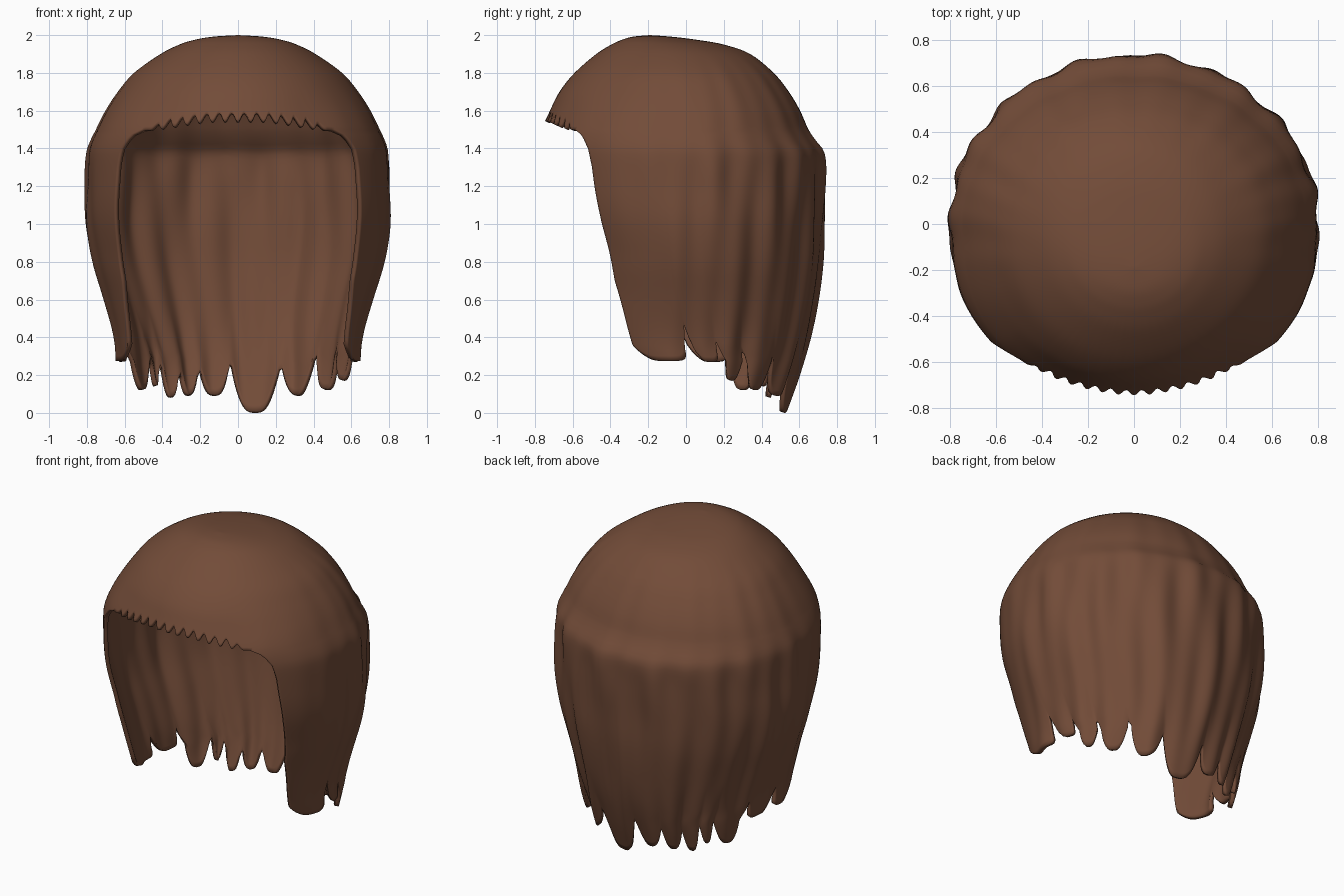
import bpy, bmesh, math

cube = bpy.data.objects.get("Cube")
if cube:
    bpy.data.objects.remove(cube)

# Hair silhouette: height, half width, front y, back y, centre y
PROFILE = [
    (2.0, 0, -.19, -.19, -.19), (1.992, .13, -.28, -.08, -.17),
    (1.975, .23, -.34, .06, -.14), (1.95, .31, -.395, .2, -.1),
    (1.9, .41, -.475, .34, -.06), (1.8, .55, -.59, .465, -.03),
    (1.7, .635, -.67, .545, -.01), (1.6, .70, -.72, .605, 0),
    (1.5, .75, -.765, .65, 0), (1.44, .778, -.77, .69, 0),
    (1.37, .797, -.765, .733, 0), (1.2, .802, -.75, .735, 0),
    (1.0, .803, -.72, .725, 0), (.8, .77, -.68, .715, 0),
    (.6, .71, -.66, .69, 0), (.4, .655, -.67, .65, 0),
    (.2, .625, -.67, .59, 0), (0, .58, -.67, .52, 0),
]
# Angle from the back at which each side panel ends, by height
EDGE = [(1.5, 139), (1.47, 134), (1.4, 131), (1.3, 129.5), (1, 127.5), (.7, 124.5),
        (.35, 115), (.28, 110)]
# Locks along the hem: end angle, tip height, height of the notch after it
LOCKS = [
    (-88, .275, .42), (-68, .27, .4), (-50, .12, .3), (-42, .14, .28),
    (-32, .08, .22), (-20, .09, .23), (-4, .09, .27), (22, 0, .25),
    (42, .09, .32), (60, .12, .35), (73, .17, .4), (86, .27, .48), (112, .275, .36),
]
HALF = 112
FRINGE = EDGE[0][1]
CAP_Z = EDGE[0][0]
STEPS = 5


def catmull(points, steps):
    out = []
    ext = [points[0]] + points + [points[-1]]
    for p0, p1, p2, p3 in zip(ext, ext[1:], ext[2:], ext[3:]):
        for k in range(steps):
            t = k / steps
            out.append(tuple(.5 * (2 * b + (c - a) * t + (2 * a - 5 * b + 4 * c - d) * t * t
                                   + (3 * b - a - 3 * c + d) * t ** 3)
                             for a, b, c, d in zip(p0, p1, p2, p3)))
    out.append(points[-1])
    return out


def lookup(table, z):
    for p, q in zip(table, table[1:]):
        if z >= q[0]:
            t = min(1, max(0, (p[0] - z) / max(p[0] - q[0], 1e-9)))
            return [a + (b - a) * t for a, b in zip(p, q)]
    return list(table[-1])


def smooth(a, b, x):
    t = min(1, max(0, (x - a) / (b - a)))
    return t * t * (3 - 2 * t)


DENSE = catmull(PROFILE, STEPS)


def surface(angle, z, bulge=0):
    """Point on the hair at an angle from the back, with soft vertical waves."""
    _, half, front, back, mid = lookup(DENSE, z)
    p = math.radians(angle)
    depth = back - mid if math.cos(p) > 0 else mid - front
    wave = math.sin(15 * p + 2 * math.sin(2.6 * z)) + .7 * math.sin(26 * p + 2 * z + 1)
    turn = min(angle % 360, -angle % 360)
    strength = smooth(125, 70, turn)
    strength *= .004 * smooth(1.95, 1.7, z) + .008 * smooth(1.5, 1.25, z)
    # Fuller temples beside the fringe
    temple = smooth(92, 122, turn) * smooth(152, 130, turn)
    temple *= .03 * smooth(.8, 1.2, z) * smooth(1.8, 1.5, z)
    k = 1 + wave * strength + temple + bulge
    return (half * k * math.sin(p), mid + depth * k * math.cos(p), z)


def hem(angle):
    """Hem height and position inside the lock (0 at notches, 1 in the middle)."""
    start, notch = -HALF, LOCKS[-1][2]
    for end, tip, after in LOCKS:
        if angle <= end + 1e-6:
            s = (angle - start) / (end - start)
            side = notch if s < .5 else after
            power = 5 if tip > .25 else 3
            return tip + (side - tip) * abs(2 * s - 1) ** power, math.sin(math.pi * s)
        start, notch = end, after
    return notch, 0


def fringe_hem(angle):
    """Toothed fringe, arching up towards the middle of the forehead."""
    f = (angle - FRINGE) / (360 - 2 * FRINGE)
    side = min(f, 1 - f)
    teeth = math.sin(math.pi * 15 * f) ** 2
    return CAP_Z + .045 * smooth(0, .4, side) + .045 * (1 - teeth) * smooth(0, .12, side)


def add_strip(bm, columns):
    grid = [[bm.verts.new(co) for co in col] for col in columns]
    for a, b in zip(grid, grid[1:]):
        for j in range(len(a) - 1):
            bm.faces.new((a[j], b[j], b[j + 1], a[j + 1]))


bm = bmesh.new()
COLS, ROWS, TEETH_COLS = 260, 46, 150
us = [2 * i / COLS - 1 for i in range(COLS + 1)]
cap_rows = [p[0] for p in DENSE if p[0] >= CAP_Z - 1e-6]


def cap_column(angle, bottom):
    scale = (2 - bottom) / (2 - CAP_Z)
    return [surface(angle, 2 - (2 - z) * scale) for z in cap_rows]


# Crown over the back and sides
add_strip(bm, [cap_column(u * FRINGE, CAP_Z) for u in us])

# Fringe over the forehead
span = 360 - 2 * FRINGE
angles = [FRINGE + span * i / TEETH_COLS for i in range(TEETH_COLS + 1)]
add_strip(bm, [cap_column(a, fringe_hem(a)) for a in angles])

# Long hair falling from the crown, ending in locks
curtain = []
for u in us:
    bottom, round_lock = hem(u * HALF)
    col = []
    for j in range(ROWS + 1):
        z = CAP_Z + (bottom - CAP_Z) * j / ROWS
        bulge = .035 * (round_lock - .5) * smooth(.6, .15, z)
        col.append(surface(u * lookup(EDGE, z)[1], z, bulge))
    curtain.append(col)
add_strip(bm, curtain)

bmesh.ops.remove_doubles(bm, verts=bm.verts, dist=.0004)
mesh = bpy.data.meshes.new("hair")
bm.to_mesh(mesh)
bm.free()
hair = bpy.data.objects.new("hair", mesh)
bpy.context.collection.objects.link(hair)

# Brown hair colour
brown = bpy.data.materials.new("brown hair")
brown.use_nodes = True
brown.diffuse_color = (.17, .072, .04, 1)
shader = brown.node_tree.nodes["Principled BSDF"]
shader.inputs["Base Color"].default_value = brown.diffuse_color
shader.inputs["Roughness"].default_value = .7
mesh.materials.append(brown)

# Thickness inwards
shell = hair.modifiers.new("thickness", "SOLIDIFY")
shell.thickness = .025
shell.offset = -1

bpy.context.view_layer.objects.active = hair
hair.select_set(True)
bpy.ops.object.shade_smooth_by_angle(angle=math.radians(50))
